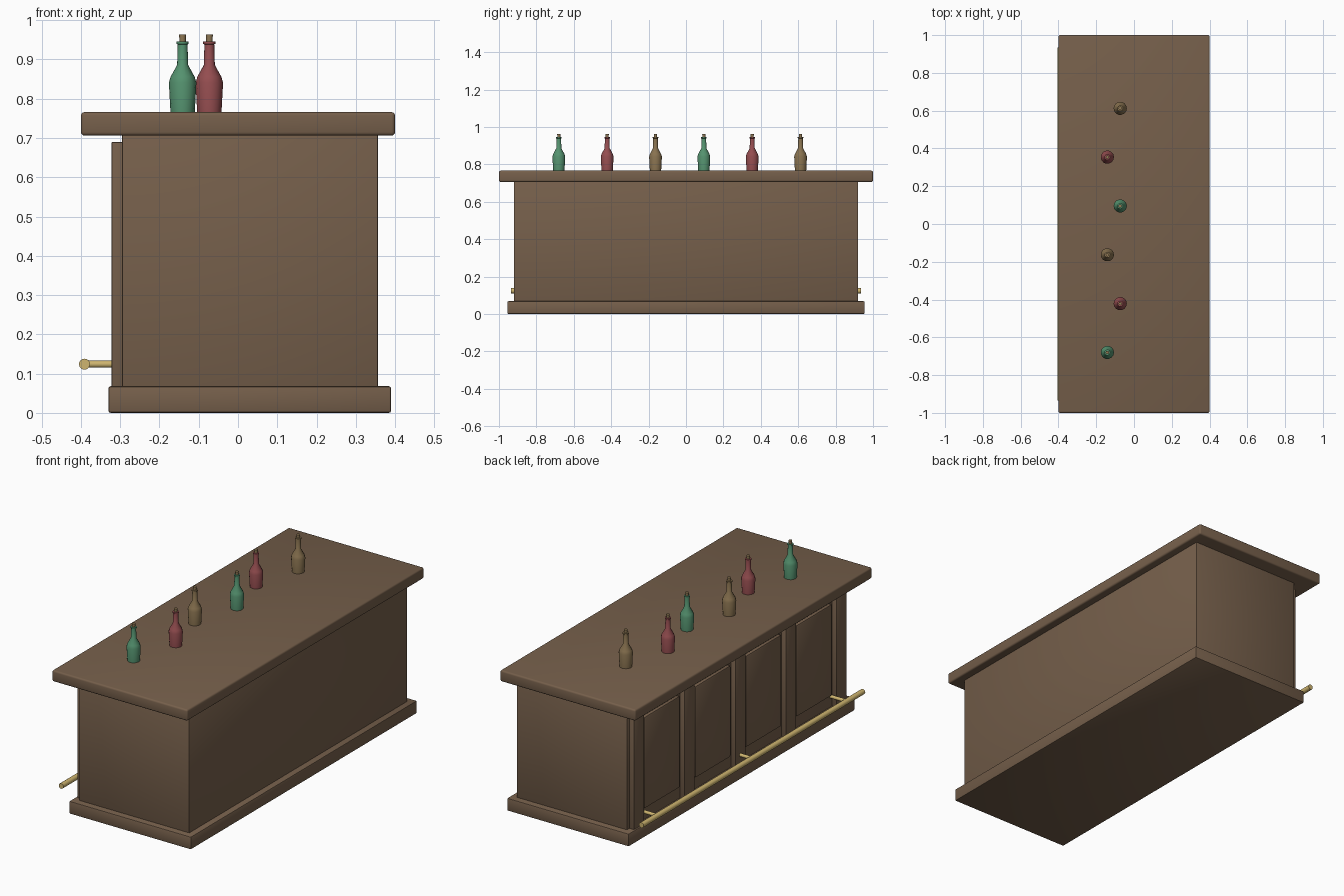
import bpy, bmesh, math
from mathutils import Vector, Matrix

cube = bpy.data.objects.get("Cube")
if cube:
    bpy.data.objects.remove(cube, do_unlink=True)


def material(name, rgb):
    m = bpy.data.materials.new(name)
    m.use_nodes = True
    color = (*rgb, 1)
    m.diffuse_color = color
    m.node_tree.nodes["Principled BSDF"].inputs["Base Color"].default_value = color
    return m


wood = material("brown wood", (0.18, 0.115, 0.07))
brass = material("brass", (0.62, 0.46, 0.16))
cork = material("cork", (0.28, 0.19, 0.09))
glass = [material("green glass", (0.09, 0.29, 0.16)),
         material("red glass", (0.30, 0.075, 0.08)),
         material("amber glass", (0.25, 0.17, 0.08))]


def finish(name, bm, mats, angle=35):
    mesh = bpy.data.meshes.new(name)
    bmesh.ops.recalc_face_normals(bm, faces=bm.faces)
    bm.to_mesh(mesh)
    bm.free()
    ob = bpy.data.objects.new(name, mesh)
    bpy.context.collection.objects.link(ob)
    for m in mats:
        mesh.materials.append(m)
    bpy.ops.object.select_all(action="DESELECT")
    ob.select_set(True)
    bpy.context.view_layer.objects.active = ob
    bpy.ops.object.shade_smooth_by_angle(angle=math.radians(angle))
    return ob


def box(name, low, high, bevel, segments=2):
    low, high = Vector(low), Vector(high)
    bm = bmesh.new()
    bmesh.ops.create_cube(bm, size=1)
    bmesh.ops.scale(bm, vec=high - low, verts=bm.verts)
    bmesh.ops.translate(bm, vec=(low + high) / 2, verts=bm.verts)
    bmesh.ops.bevel(bm, geom=bm.edges[:], offset=bevel, segments=segments,
                    profile=0.5, affect="EDGES")
    return finish(name, bm, [wood])


def rod(name, start, end, radius):
    start, end = Vector(start), Vector(end)
    turn = (end - start).to_track_quat("Z", "Y").to_matrix().to_4x4()
    bm = bmesh.new()
    bmesh.ops.create_cone(bm, cap_ends=True, segments=16, radius1=radius, radius2=radius,
                          depth=(end - start).length,
                          matrix=Matrix.Translation((start + end) / 2) @ turn)
    return finish(name, bm, [brass])


def bottle(name, x, y, z, colour):
    # Lathe the outline; the last rings form the stopper
    outline = [(0, 0), (0.031, 0), (0.035, 0.075), (0.0305, 0.09), (0.014, 0.12),
               (0.0125, 0.172), (0.0155, 0.174), (0.0155, 0.18),
               (0.008, 0.18), (0.009, 0.197), (0, 0.197)]
    bm = bmesh.new()
    points = [bm.verts.new((r, 0, h)) for r, h in outline]
    edges = [bm.edges.new(pair) for pair in zip(points, points[1:])]
    bmesh.ops.spin(bm, geom=points + edges, cent=(0, 0, 0), axis=(0, 0, 1),
                   angle=math.tau, steps=14)
    bmesh.ops.remove_doubles(bm, verts=bm.verts, dist=0.0002)
    for f in bm.faces:
        centre = f.calc_center_median()
        f.material_index = int(centre.z > 0.181)
    bmesh.ops.translate(bm, vec=(x, y, z), verts=bm.verts)
    return finish(name, bm, [colour, cork])


# Counter carcass
box("plinth", (-0.33, -0.955, 0), (0.39, 0.955, 0.068), 0.006)
box("body", (-0.295, -0.92, 0.06), (0.356, 0.92, 0.71), 0.003)
box("counter_top", (-0.4, -1, 0.706), (0.4, 1, 0.766), 0.009, 3)

# Pilasters and raised panels on the customer side
spacing = 0.428
for i in range(5):
    y = (i - 2) * spacing
    box(f"pilaster_{i + 1}", (-0.322, y - 0.043, 0.06), (-0.29, y + 0.043, 0.69), 0.003)
for i in range(4):
    y = (i - 1.5) * spacing
    box(f"panel_{i + 1}", (-0.311, y - 0.15, 0.135), (-0.285, y + 0.15, 0.625), 0.009)

# Foot rail
rod("foot_rail", (-0.391, -0.935, 0.124), (-0.391, 0.935, 0.124), 0.014)
for i, y in enumerate((-0.8, 0, 0.8)):
    rod(f"rail_bracket_{i + 1}", (-0.391, y, 0.124), (-0.28, y, 0.124), 0.009)

# Row of bottles, staggered in x
for i in range(6):
    bottle(f"bottle_{i + 1}", -0.073 if i % 2 else -0.141, -0.68 + i * 0.2585, 0.766,
           glass[i % 3])
